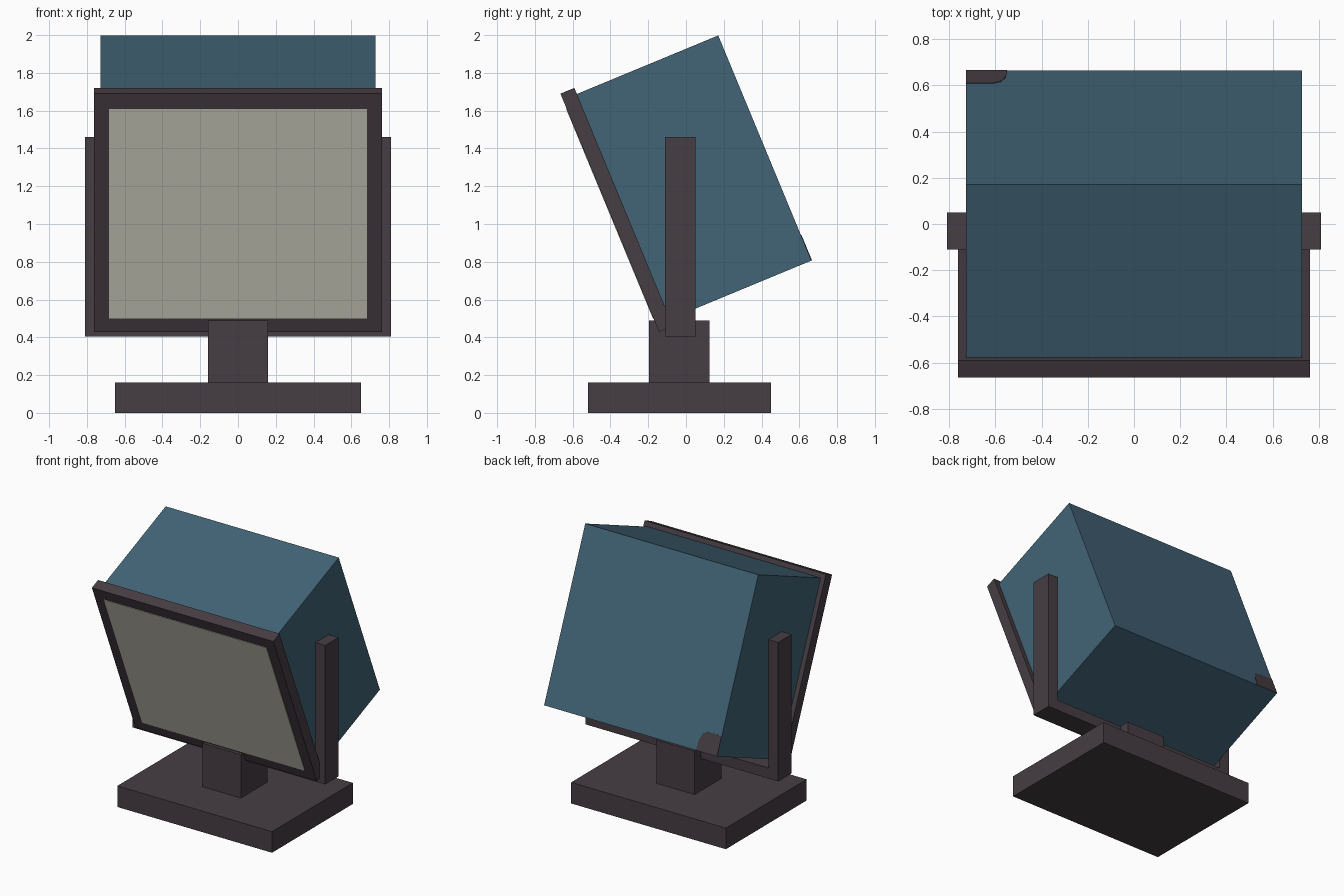
import bpy, bmesh, math
from mathutils import Matrix

cube = bpy.data.objects.get("Cube")
if cube:
    bpy.data.objects.remove(cube, do_unlink=True)


def material(name, rgb):
    m = bpy.data.materials.new(name)
    m.use_nodes = True
    m.diffuse_color = (*rgb, 1)
    m.node_tree.nodes["Principled BSDF"].inputs["Base Color"].default_value = (*rgb, 1)
    return m


DARK = material("dark grey", (0.061, 0.047, 0.056))
BLUE = material("steel blue", (0.054, 0.125, 0.178))
GLASS = material("pale glass", (0.61, 0.604, 0.515))

# Tilted space of the lamp head: origin at the top edge of the frame front
TILT = Matrix.Translation((0, -0.665, 1.69)) @ Matrix.Rotation(math.radians(22.5), 4, "X")
FLAT = Matrix.Identity(4)


def prism(name, outline, y0, y1, mat, space=FLAT):
    """Extrude an (x, z) outline from y0 to y1."""
    bm = bmesh.new()
    face = bm.faces.new([bm.verts.new((x, y0, z)) for x, z in outline])
    ext = bmesh.ops.extrude_face_region(bm, geom=[face])
    moved = [v for v in ext["geom"] if isinstance(v, bmesh.types.BMVert)]
    bmesh.ops.translate(bm, verts=moved, vec=(0, y1 - y0, 0))
    bmesh.ops.recalc_face_normals(bm, faces=bm.faces)
    mesh = bpy.data.meshes.new(name)
    bm.to_mesh(mesh)
    bm.free()
    mesh.materials.append(mat)
    obj = bpy.data.objects.new(name, mesh)
    bpy.context.collection.objects.link(obj)
    obj.matrix_world = space
    return obj


def box(name, half_x, y0, y1, z0, z1, mat, space=FLAT):
    outline = [(-half_x, z0), (half_x, z0), (half_x, z1), (-half_x, z1)]
    return prism(name, outline, y0, y1, mat, space)


# Stand
box("base", 0.65, -0.52, 0.45, 0, 0.16, DARK)
box("stem", 0.16, -0.195, 0.125, 0.16, 0.49, DARK)

# U-shaped bracket
OUT, INN, LOW, BAR, TOP = 0.81, 0.728, 0.405, 0.485, 1.46
prism("bracket", [(-OUT, LOW), (OUT, LOW), (OUT, TOP), (INN, TOP),
                  (INN, BAR), (-INN, BAR), (-INN, TOP), (-OUT, TOP)],
      -0.11, 0.05, DARK)

# Tilted lamp head
box("front_frame", 0.762, 0, 0.08, -1.365, 0, DARK, TILT)
box("lamp_housing", 0.727, 0.08, 0.89, -1.325, -0.035, BLUE, TILT)
box("glass_panel", 0.683, -0.003, 0.004, -1.288, -0.087, GLASS, TILT)

# Dark patch in the lower corner of the housing back
prism("corner_patch", [(-0.727, -1.325), (-0.55, -1.325), (-0.555, -1.25),
                       (-0.575, -1.2), (-0.61, -1.18), (-0.727, -1.18)],
      0.887, 0.893, DARK, TILT)
